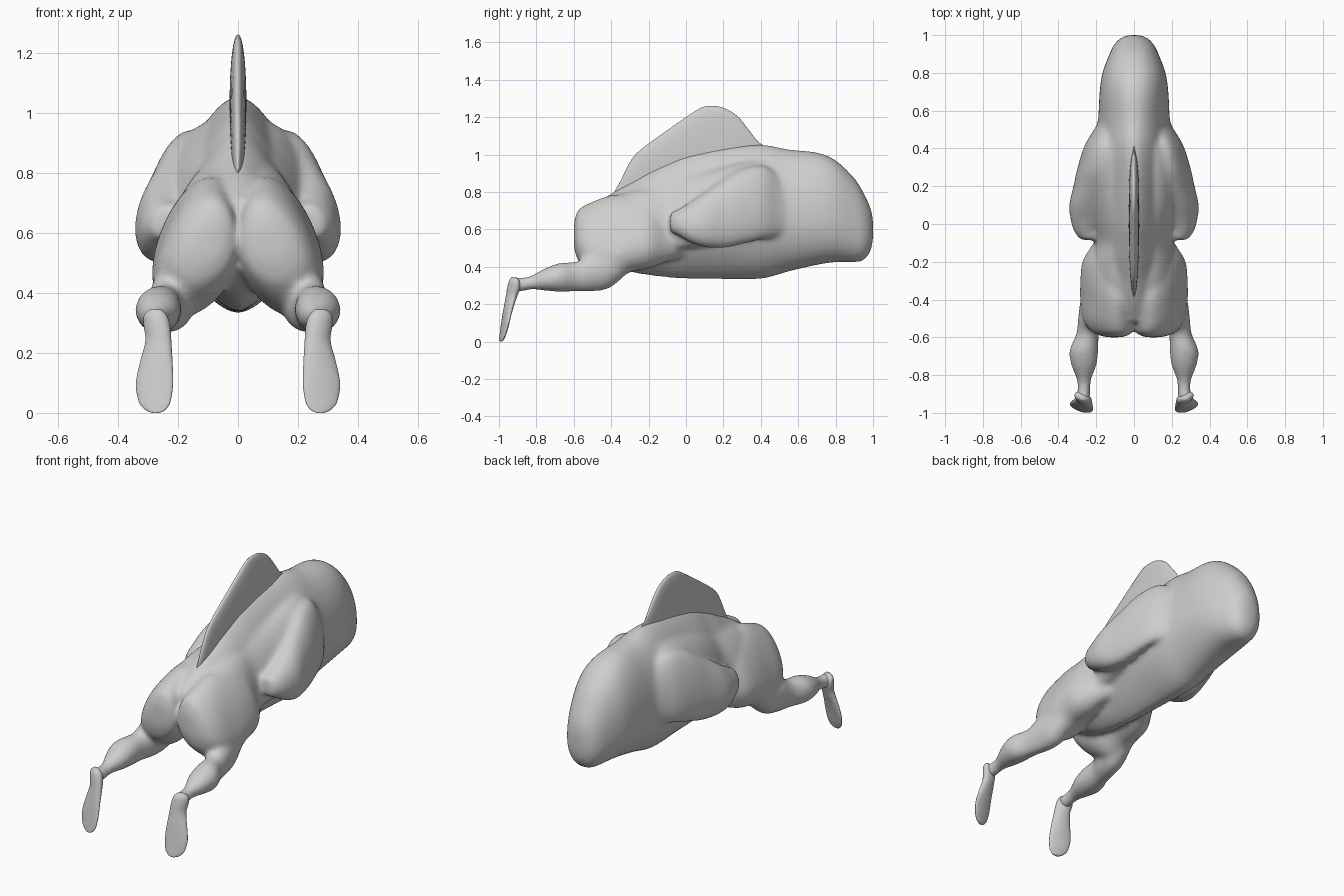
import bpy, bmesh, math

grey = bpy.data.materials.new("plain grey")
grey.diffuse_color = (0.62, 0.62, 0.62, 1)


def spline(rows, steps=4):
    """Catmull-Rom interpolation of ring rows."""
    out = []
    for i in range(len(rows) - 1):
        a, b = rows[max(i - 1, 0)], rows[i]
        c, d = rows[i + 1], rows[min(i + 2, len(rows) - 1)]
        for k in range(steps):
            t = k / steps
            out.append([0.5 * (2 * q + (r - p) * t + (2 * p - 5 * q + 4 * r - s) * t * t
                               + (3 * q - p - 3 * r + s) * t ** 3)
                        for p, q, r, s in zip(a, b, c, d)])
    return out + [list(rows[-1])]


def loft(bm, rows, side=1, n=2.0, mid=0.5, lean=0.0, axis="y", segs=32):
    """Rings of (station, centre x, half width, low, high[, roundness])."""
    rings = []
    for row in spline(rows):
        s, cx, w, lo, hi = row[:5]
        e = 2 / (row[5] if len(row) > 5 else n)
        m = lo + (hi - lo) * mid
        ring = []
        for k in range(segs):
            a = 2 * math.pi * k / segs
            c, q = math.cos(a), math.sin(a)
            x = cx + w * math.copysign(abs(c) ** e, c)
            v = m + (hi - m if q > 0 else m - lo) * math.copysign(abs(q) ** e, q)
            if axis == "y":
                p = (side * (x + lean * (v - m)), s, v)
            else:
                p = (side * x, v + lean * (x - cx), s)
            ring.append(bm.verts.new(p))
        rings.append(ring)
    for r0, r1 in zip(rings, rings[1:]):
        for k in range(segs):
            j = (k + 1) % segs
            bm.faces.new((r0[k], r0[j], r1[j], r1[k]))
    bm.faces.new(rings[0])
    bm.faces.new(rings[-1])


def finish(bm, name):
    bmesh.ops.recalc_face_normals(bm, faces=bm.faces)
    me = bpy.data.meshes.new(name)
    bm.to_mesh(me)
    bm.free()
    me.materials.append(grey)
    for p in me.polygons:
        p.use_smooth = True
    ob = bpy.data.objects.new(name, me)
    bpy.context.collection.objects.link(ob)
    return ob


# torso and blunt head
torso = [(1.0, 0, .03, .54, .66, 2.1), (.985, 0, .07, .48, .72, 2.1),
         (.95, 0, .105, .435, .795, 2.2), (.9, 0, .13, .425, .875, 2.2),
         (.8, 0, .167, .425, .97, 2.2), (.7, 0, .182, .41, 1.012, 2.1),
         (.55, 0, .19, .375, 1.028, 1.9), (.4, 0, .205, .335, 1.055, 1.7),
         (.2, 0, .21, .332, 1.04, 1.5), (0, 0, .2, .335, 1.0, 1.45),
         (-.1, 0, .19, .342, .96, 1.45), (-.2, 0, .2, .354, .91, 1.45),
         (-.3, 0, .19, .373, .85, 1.5), (-.42, 0, .13, .42, .78, 1.9),
         (-.52, 0, .06, .48, .71, 2)]
# sloping flank between spine and limbs
flank = [(.54, .09, .05, .65, .93), (.42, .13, .085, .6, .97), (.3, .145, .105, .58, .96),
         (.15, .145, .105, .52, .925), (0, .125, .09, .5, .89), (-.1, .11, .085, .48, .86),
         (-.2, .12, .1, .45, .83), (-.3, .12, .1, .45, .805), (-.4, .11, .08, .5, .77)]
# folded arm stub, lower on the flank towards its tip
arm = [(.64, .11, .04, .62, .82), (.52, .14, .055, .57, .88), (.42, .185, .068, .55, .94),
       (.3, .212, .08, .52, .925), (.2, .228, .088, .50, .87), (.1, .25, .09, .505, .80),
       (.02, .255, .078, .53, .745), (-.04, .253, .063, .565, .71), (-.085, .238, .045, .585, .69)]
# buttock and thigh
hip = [(.0, .10, .05, .46, .68), (-.12, .13, .095, .42, .75), (-.2, .145, .127, .39, .78),
       (-.3, .15, .132, .37, .785), (-.4, .148, .134, .32, .785), (-.5, .138, .13, .36, .75),
       (-.56, .122, .112, .41, .72), (-.585, .112, .085, .45, .69), (-.6, .105, .04, .51, .63)]
# trailing lower leg
leg = [(-.28, .20, .05, .4, .5), (-.4, .21, .073, .29, .5), (-.5, .225, .071, .268, .48),
       (-.58, .245, .06, .268, .43), (-.67, .265, .077, .265, .422), (-.75, .265, .067, .272, .395),
       (-.82, .265, .04, .278, .357), (-.87, .265, .034, .27, .343), (-.91, .268, .038, .262, .345),
       (-.94, .272, .028, .28, .34)]

bm = bmesh.new()
loft(bm, torso, mid=.42, segs=48)
for side in (1, -1):
    loft(bm, flank, side, lean=-.25)
    loft(bm, arm, side, n=2.1, lean=-.15)
    loft(bm, hip, side, n=1.9, mid=.36, lean=-.2)
    loft(bm, leg, side)
body = finish(bm, "body")
fuse = body.modifiers.new("fuse", "REMESH")
fuse.mode = "VOXEL"
fuse.voxel_size = .011
fuse.use_smooth_shade = True
soft = body.modifiers.new("soften", "SMOOTH")
soft.factor = .5
soft.iterations = 20

# flat drooping feet
foot = [(0, .275, .01, -.996, -.988), (.006, .275, .028, -.996, -.98),
        (.025, .277, .047, -.993, -.972),
        (.05, .278, .056, -.989, -.963), (.1, .278, .062, -.982, -.95),
        (.17, .272, .054, -.973, -.93), (.24, .265, .043, -.962, -.905),
        (.29, .27, .044, -.954, -.888), (.325, .275, .038, -.945, -.892),
        (.345, .275, .018, -.932, -.908)]
for side, label in ((1, "right"), (-1, "left")):
    bm = bmesh.new()
    loft(bm, foot, side, lean=.25, axis="z")
    finish(bm, label + "_foot")

# thin back fin
fin = [(-.39, 0, .004, .70, .79), (-.35, 0, .012, .74, .86), (-.3, 0, .018, .77, .96),
       (-.25, 0, .022, .80, 1.02), (-.15, 0, .026, .84, 1.095), (0, 0, .028, .88, 1.2),
       (.08, 0, .028, .90, 1.25), (.14, 0, .027, .90, 1.26), (.2, 0, .026, .90, 1.25),
       (.27, 0, .024, .92, 1.21), (.33, 0, .018, .93, 1.14), (.38, 0, .01, .94, 1.075),
       (.42, 0, .004, .95, 1.045)]
bm = bmesh.new()
loft(bm, fin, n=2.2, mid=.35)
finish(bm, "back_fin")
